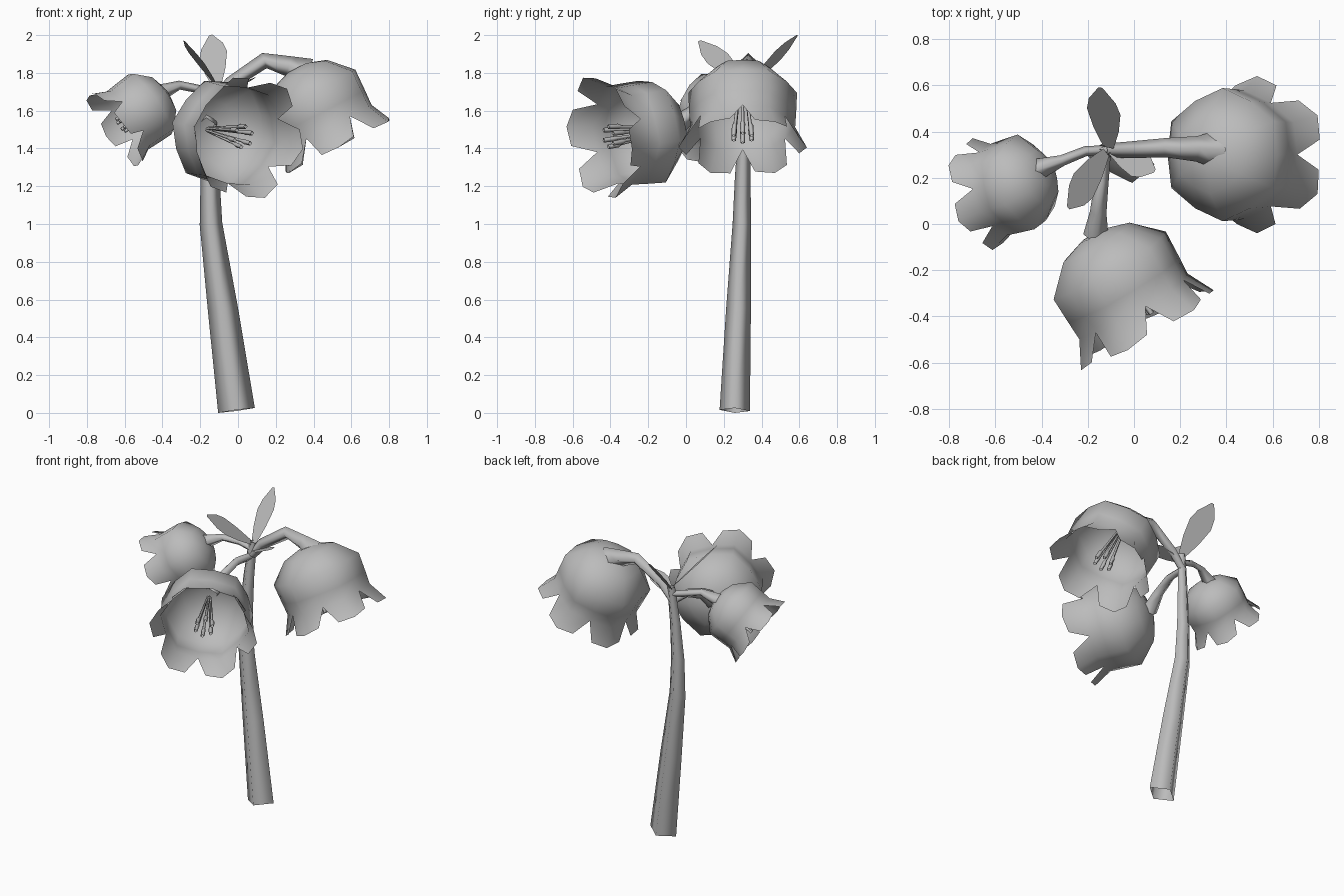
import bpy, bmesh
from math import sin, cos, pi, radians
from mathutils import Vector

cube = bpy.data.objects.get("Cube")
if cube:
    bpy.data.objects.remove(cube, do_unlink=True)

grey = bpy.data.materials.new("plain_grey")
grey.use_nodes = True
grey.diffuse_color = (0.5, 0.5, 0.5, 1)
grey.node_tree.nodes["Principled BSDF"].inputs["Base Color"].default_value = (0.5, 0.5, 0.5, 1)

UP = Vector((0, 0, 1))


def finish(name, bm, recalc=True):
    """Turn a bmesh into a smooth shaded, named object."""
    if recalc:
        bmesh.ops.recalc_face_normals(bm, faces=bm.faces)
    for f in bm.faces:
        f.smooth = True
    mesh = bpy.data.meshes.new(name)
    bm.to_mesh(mesh)
    bm.free()
    mesh.materials.append(grey)
    mesh.set_sharp_from_angle(angle=radians(110))
    obj = bpy.data.objects.new(name, mesh)
    bpy.context.scene.collection.objects.link(obj)


def bridge(bm, a, b):
    n = len(a)
    for i in range(n):
        j = (i + 1) % n
        bm.faces.new((a[i], a[j], b[j], b[i]))


def add_tube(bm, path, sides=4, squash=1.0):
    """Open tapered tube through (x, y, z, radius) points; squash flattens it along y."""
    pts = [Vector(p[:3]) for p in path]
    rings = []
    side = None
    for i, p in enumerate(pts):
        t = (pts[min(i + 1, len(pts) - 1)] - pts[max(i - 1, 0)]).normalized()
        if side is None:
            side = Vector((1, 0, 0)) if abs(t.x) < 0.8 else Vector((0, 1, 0))
        side = (side - t * side.dot(t)).normalized()
        other = t.cross(side)
        r = path[i][3]
        rings.append([bm.verts.new(p + side * r * cos(2 * pi * k / sides)
                                   + other * r * squash * sin(2 * pi * k / sides))
                      for k in range(sides)])
    for a, b in zip(rings, rings[1:]):
        bridge(bm, a, b)


def tube(name, path, **kw):
    bm = bmesh.new()
    add_tube(bm, path, **kw)
    finish(name, bm)


# bell profile: (distance before the mouth, radius)
BELL = [(-0.47, 0.06), (-0.435, 0.17), (-0.32, 0.288), (-0.2, 0.283), (-0.115, 0.278)]


def flower(name, mouth, axis, size=1.0, roll=0):
    mouth, axis = Vector(mouth), Vector(axis).normalized()
    u = (UP - axis * UP.dot(axis)).normalized()
    v = axis.cross(u)

    def at(d, r, deg):
        a = radians(deg + roll)
        return mouth + size * (axis * d + (u * cos(a) + v * sin(a)) * r)

    # bell with six soft ridges
    bm = bmesh.new()
    rings = [[bm.verts.new(at(d, r * (0.93 if k % 2 == 0 else 1), 30 * k))
              for k in range(12)] for d, r in BELL]
    for a, b in zip(rings, rings[1:]):
        bridge(bm, a, b)
    bm.faces.new(rings[0][::-1])
    # flared petals around the rim
    rim = rings[-1]
    for k in range(1, 12, 2):
        left, mid, right = rim[k - 1], rim[k], rim[(k + 1) % 12]
        tl = bm.verts.new(at(-0.01, 0.315, 30 * k - 18))
        tm = bm.verts.new(at(0.005, 0.34, 30 * k))
        tr = bm.verts.new(at(0.0, 0.315, 30 * k + 18))
        bm.faces.new((left, mid, tm, tl))
        bm.faces.new((mid, right, tr, tm))
    finish(name + "_bell", bm)

    # stamens fanning out from inside the bell
    bm = bmesh.new()
    for k in range(6):
        ends = [(-0.43, 0.01, 0.006), (-0.13, 0.045, 0.009),
                (-0.11, 0.05, 0.014), (-0.05, 0.055, 0.012)]
        add_tube(bm, [(*at(d, r, 60 * k), w * size) for d, r, w in ends])
    finish(name + "_stamens", bm)


def leaf(name, base, tip, normal, width):
    base, tip = Vector(base), Vector(tip)
    along = tip - base
    side = Vector(normal).cross(along).normalized() * width / 2
    bm = bmesh.new()
    shape = [(0, 0.3), (0.3, 0.75), (0.6, 1.0), (0.78, 0.8), (1, 0.12)]
    rows = [[bm.verts.new(base + along * t + side * w * s) for s in (-1, 1)]
            for t, w in shape]
    for a, b in zip(rows, rows[1:]):
        bm.faces.new((a[0], a[1], b[1], b[0]))
    finish(name, bm, recalc=False)


# main stem
tube("stem", [(-0.008, 0.258, 0.013, 0.098), (-0.08, 0.278, 0.55, 0.08),
              (-0.143, 0.296, 1.0, 0.06), (-0.148, 0.3, 1.25, 0.05),
              (-0.135, 0.31, 1.5, 0.04), (-0.115, 0.325, 1.74, 0.03)], squash=0.82)

# stalks carrying the flowers
tube("left_stalk", [(-0.125, 0.32, 1.64, 0.028), (-0.04, 0.32, 1.745, 0.035),
                    (0.14, 0.33, 1.865, 0.042), (0.27, 0.325, 1.835, 0.055),
                    (0.365, 0.322, 1.795, 0.085)])
tube("front_stalk", [(-0.125, 0.32, 1.64, 0.026), (-0.14, 0.18, 1.65, 0.03),
                     (-0.155, 0.05, 1.6, 0.036), (-0.165, -0.05, 1.52, 0.055)])
tube("right_stalk", [(-0.12, 0.32, 1.69, 0.021), (-0.21, 0.315, 1.715, 0.022),
                     (-0.31, 0.275, 1.735, 0.024), (-0.42, 0.235, 1.69, 0.048)])

# flowers
flower("front_flower", (0.055, -0.455, 1.457), (0.5, -0.86, -0.1), roll=-10)
flower("left_flower", (0.53, 0.3, 1.41), (0.46, 0, -0.89))
flower("right_flower", (-0.652, 0.13, 1.5), (-0.78, -0.22, -0.56), size=0.73, roll=10)

# leaves at the branching point
leaf("back_leaf", (-0.11, 0.33, 1.73), (-0.145, 0.59, 2.0), (-0.35, -0.72, 0.65), 0.155)
leaf("front_leaf", (-0.12, 0.31, 1.74), (-0.285, 0.07, 1.97), (0.76, 0.27, 0.62), 0.145)
leaf("side_leaf", (-0.1, 0.32, 1.69), (0.09, 0.23, 1.775), (-0.35, 0.1, 0.93), 0.13)
